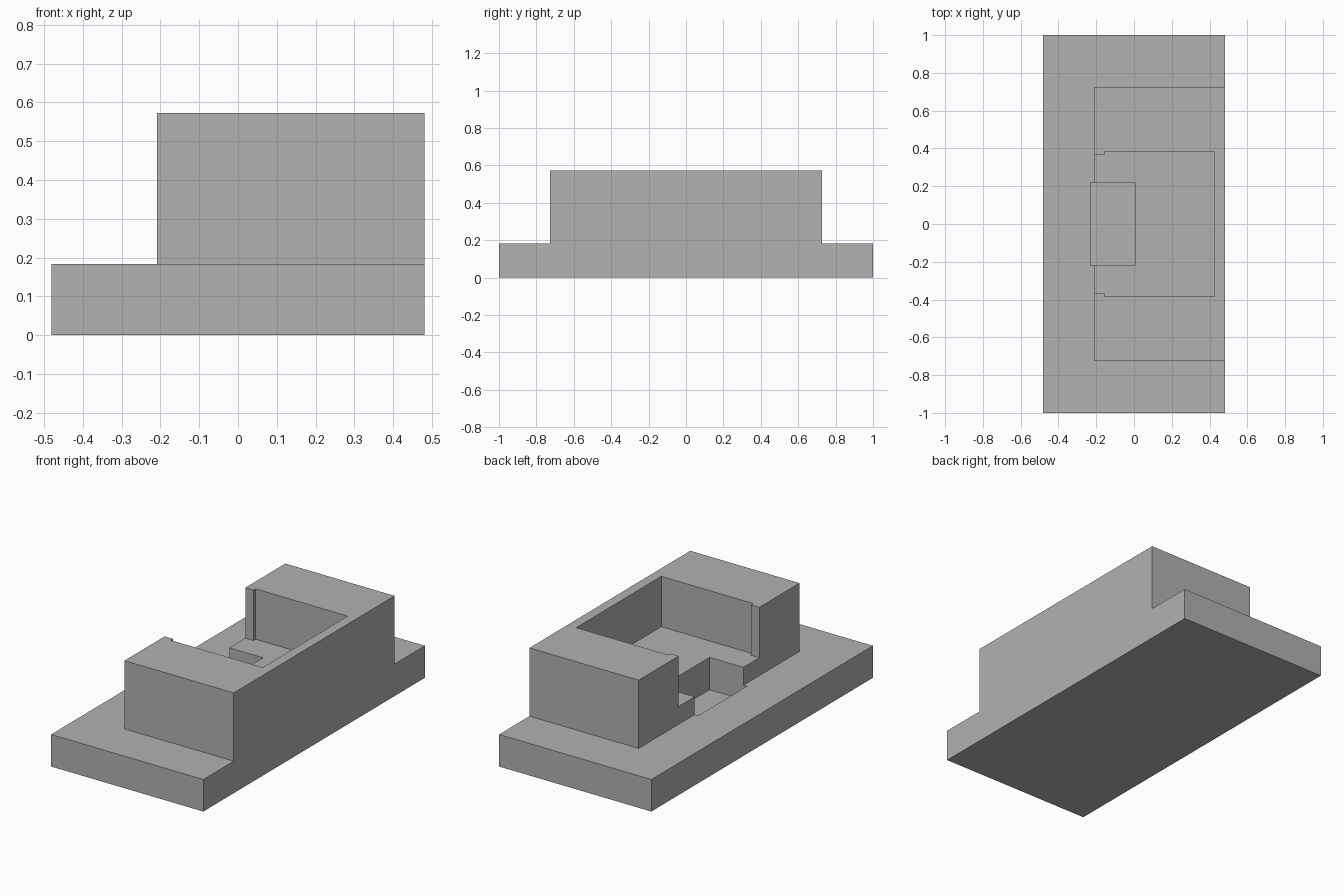
import bpy
import bmesh

cube = bpy.data.objects.get("Cube")
if cube:
    bpy.data.objects.remove(cube, do_unlink=True)

HALF_X, HALF_Y = 0.481, 1.0
BASE_Z, TOP_Z = 0.183, 0.573
FRONT_X, HOUSING_Y = -0.209, 0.726
FLOOR_Z, PIT_Z = 0.285, 0.10

grey = bpy.data.materials.new("plain grey")
grey.use_nodes = True
colour = (0.445, 0.445, 0.445, 1)
grey.diffuse_color = colour
grey.node_tree.nodes["Principled BSDF"].inputs["Base Color"].default_value = colour


def prism(name, outline, sweep):
    """Extrude a closed 3D outline along a sweep vector."""
    bm = bmesh.new()
    face = bm.faces.new([bm.verts.new(p) for p in outline])
    grown = bmesh.ops.extrude_face_region(bm, geom=[face])["geom"]
    moved = [g for g in grown if isinstance(g, bmesh.types.BMVert)]
    bmesh.ops.translate(bm, verts=moved, vec=sweep)
    bmesh.ops.recalc_face_normals(bm, faces=bm.faces)
    mesh = bpy.data.meshes.new(name)
    bm.to_mesh(mesh)
    bm.free()
    mesh.materials.append(grey)
    obj = bpy.data.objects.new(name, mesh)
    bpy.context.collection.objects.link(obj)
    return obj


def mirrored(half):
    """Complete a half outline by reflecting it across y = 0."""
    return half + [(a, -b) for a, b in reversed(half)]


def plan_cutter(name, half, bottom, top):
    outline = [(x, y, bottom) for x, y in mirrored(half)]
    return prism(name, outline, (0, 0, top - bottom))


# Stepped body: wide base with the raised housing
section = [(0, HALF_Y), (BASE_Z, HALF_Y), (BASE_Z, HOUSING_Y), (TOP_Z, HOUSING_Y)]
body = prism("stepped_housing", [(-HALF_X, y, z) for z, y in mirrored(section)],
             (2 * HALF_X, 0, 0))

# Cutters: open ledge, stepped cavity with its mouth, and the lower pit
cutters = [
    plan_cutter("ledge_cutter", [(-0.6, 0.8), (FRONT_X, 0.8)], BASE_Z, 0.8),
    plan_cutter("cavity_cutter", [(-0.3, 0.364), (-0.157, 0.364),
                                  (-0.157, 0.384), (0.425, 0.384)], FLOOR_Z, 0.8),
    plan_cutter("pit_cutter", [(-0.231, 0.22), (0.005, 0.22)], PIT_Z, 0.45),
]
for cutter in cutters:
    cutter.hide_render = True
    cut = body.modifiers.new(cutter.name, "BOOLEAN")
    cut.operation = "DIFFERENCE"
    cut.solver = "EXACT"
    cut.object = cutter

# Bake the cuts and discard the cutters
bpy.context.view_layer.update()
evaluated = body.evaluated_get(bpy.context.evaluated_depsgraph_get())
result = bpy.data.meshes.new_from_object(evaluated)
body.modifiers.clear()
body.data = result
result.name = "stepped_housing"
for cutter in cutters:
    bpy.data.objects.remove(cutter, do_unlink=True)
